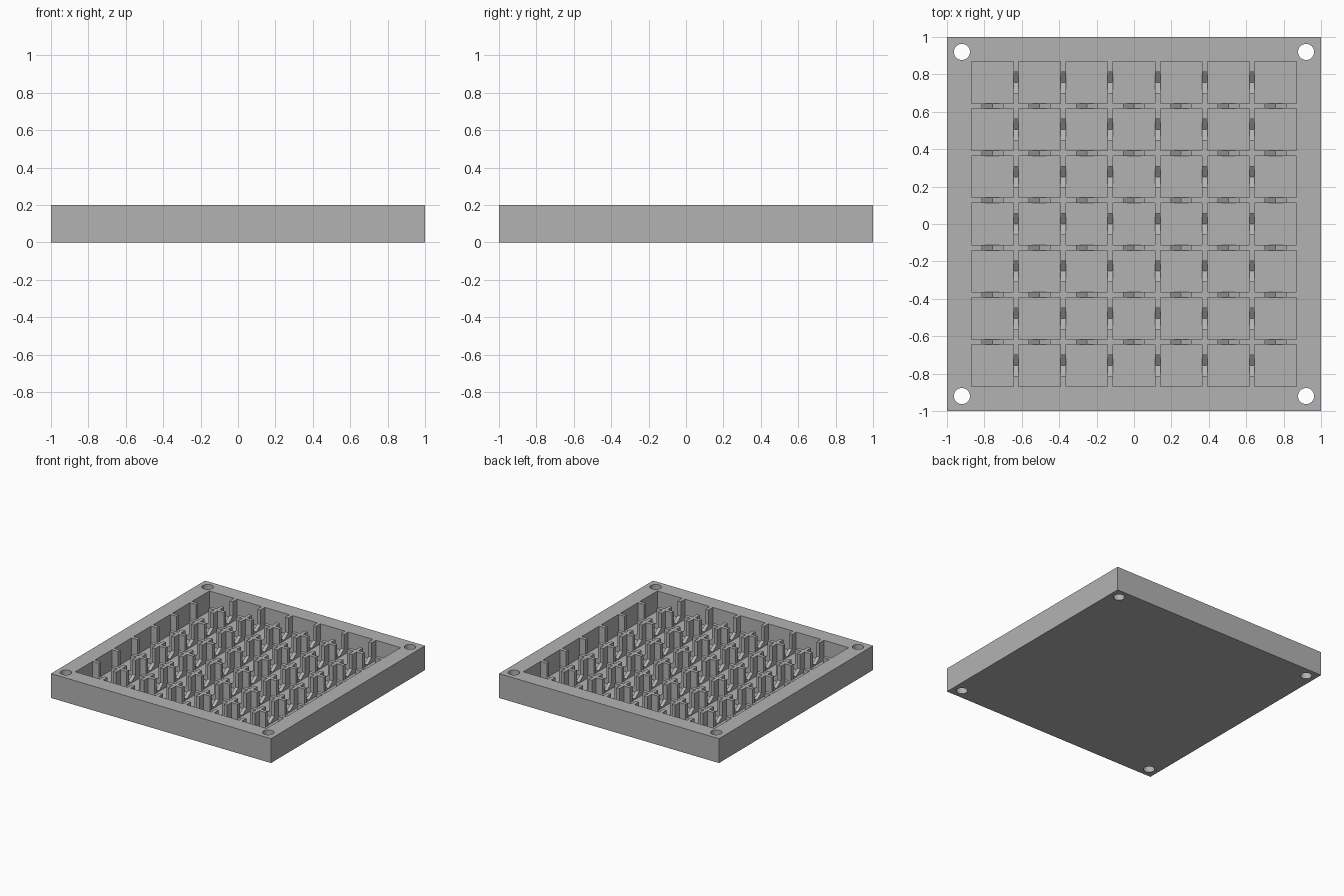
import bpy, bmesh
from mathutils import Matrix, Vector

cube = bpy.data.objects.get("Cube")
if cube:
    bpy.data.objects.remove(cube, do_unlink=True)

COUNT, PITCH, POCKET = 7, 0.2525, 0.224
HEIGHT, FLOOR = 0.2, 0.035
SLOT_HALF, SLOT_SHOULDER, SLOT_TIP = 0.056, 0.08, 0.04
HOLE_POS, HOLE_RADIUS = 0.92, 0.043
centres = [(i - (COUNT - 1) / 2) * PITCH for i in range(COUNT)]

grey = bpy.data.materials.new("plain grey")
grey.use_nodes = True
grey.diffuse_color = (0.45, 0.45, 0.45, 1)
grey.node_tree.nodes["Principled BSDF"].inputs["Base Color"].default_value = (0.45, 0.45, 0.45, 1)


def make_object(name, bm):
    bmesh.ops.recalc_face_normals(bm, faces=bm.faces)
    mesh = bpy.data.meshes.new(name)
    bm.to_mesh(mesh)
    bm.free()
    mesh.materials.append(grey)
    obj = bpy.data.objects.new(name, mesh)
    bpy.context.collection.objects.link(obj)
    return obj


def add_box(bm, x, y, width, z0, z1):
    matrix = Matrix.Translation((x, y, (z0 + z1) / 2)) @ Matrix.Diagonal((width, width, z1 - z0, 1))
    bmesh.ops.create_cube(bm, size=1, matrix=matrix)


def cut(target, cutter):
    cutter.hide_render = True
    mod = target.modifiers.new("cut", 'BOOLEAN')
    mod.operation, mod.solver, mod.object = 'DIFFERENCE', 'EXACT', cutter
    bpy.context.view_layer.objects.active = target
    bpy.ops.object.modifier_apply(modifier=mod.name)
    bpy.data.objects.remove(cutter, do_unlink=True)


# Solid tray block
bm = bmesh.new()
add_box(bm, 0, 0, 2, 0, HEIGHT)
tray = make_object("tray", bm)

# Grid of square pockets
bm = bmesh.new()
for x in centres:
    for y in centres:
        add_box(bm, x, y, POCKET, FLOOR, HEIGHT + 0.1)
cut(tray, make_object("pocket_cutter", bm))

# Pointed-bottom slots through the pocket walls, in both directions
profile = [(-SLOT_HALF, HEIGHT + 0.1), (-SLOT_HALF, SLOT_SHOULDER), (0, SLOT_TIP),
           (SLOT_HALF, SLOT_SHOULDER), (SLOT_HALF, HEIGHT + 0.1)]
for along_x in (True, False):
    bm = bmesh.new()
    for c in centres:
        points = [(centres[0], c + u, z) if along_x else (c + u, centres[0], z) for u, z in profile]
        face = bm.faces.new([bm.verts.new(p) for p in points])
        ends = bmesh.ops.extrude_face_region(bm, geom=[face])["geom"]
        length = centres[-1] - centres[0]
        bmesh.ops.translate(bm, vec=Vector((length, 0, 0) if along_x else (0, length, 0)),
                            verts=[v for v in ends if isinstance(v, bmesh.types.BMVert)])
    cut(tray, make_object("slot_cutter", bm))

# Corner screw holes
bm = bmesh.new()
for x in (-HOLE_POS, HOLE_POS):
    for y in (-HOLE_POS, HOLE_POS):
        bmesh.ops.create_cone(bm, cap_ends=True, segments=32, radius1=HOLE_RADIUS, radius2=HOLE_RADIUS,
                              depth=1, matrix=Matrix.Translation((x, y, 0)))
cut(tray, make_object("hole_cutter", bm))

tray.select_set(True)
bpy.ops.object.shade_smooth_by_angle()
